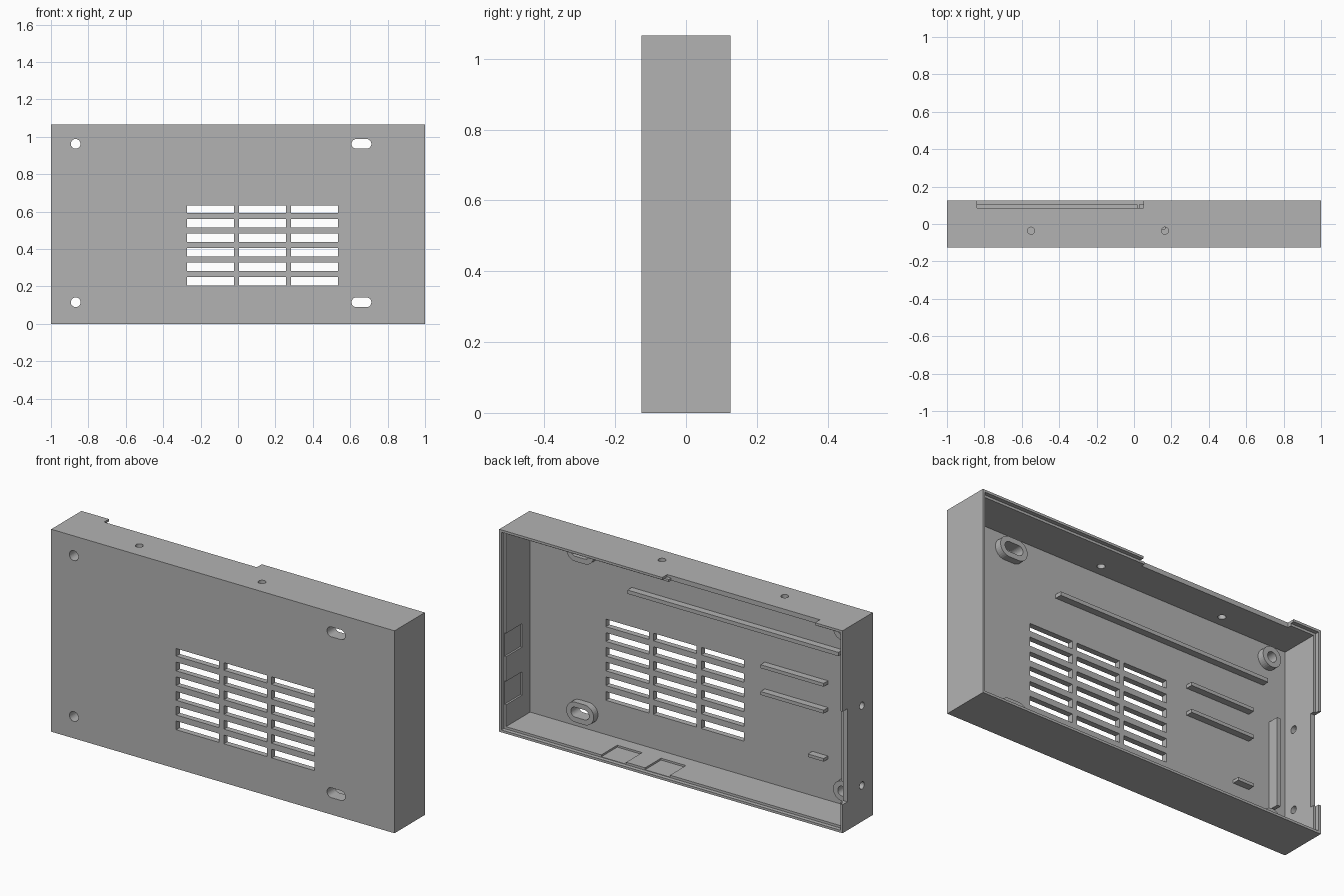
import bpy
import bmesh
from math import cos, sin, pi
from mathutils import Vector

if "Cube" in bpy.data.objects:
    bpy.data.objects.remove(bpy.data.objects["Cube"], do_unlink=True)

grey = bpy.data.materials.new("plain grey")
grey.use_nodes = True
grey.diffuse_color = (0.45, 0.45, 0.45, 1)
grey.node_tree.nodes["Principled BSDF"].inputs["Base Color"].default_value = (0.45, 0.45, 0.45, 1)

HEIGHT, BACK, FRONT = 1.066, 0.126, -0.126
WALL, FLOOR = 0.025, -0.096
LIP, LIP_Y = WALL / 2, 0.105


def finish(name, bm):
    bmesh.ops.recalc_face_normals(bm, faces=bm.faces)
    mesh = bpy.data.meshes.new(name)
    bm.to_mesh(mesh)
    bm.free()
    mesh.materials.append(grey)
    obj = bpy.data.objects.new(name, mesh)
    bpy.context.scene.collection.objects.link(obj)
    return obj


def box(name, x, y, z):
    bm = bmesh.new()
    bmesh.ops.create_cube(bm, size=1)
    for v in bm.verts:
        v.co = [lim[0] if c < 0 else lim[1] for c, lim in zip(v.co, (x, y, z))]
    return finish(name, bm)


def pill(name, center, radius, half, axis, length):
    """Prism along an axis; half is the straight half length along x."""
    bm = bmesh.new()
    n, ring = 32, []
    for i in range(n):
        a = 2 * pi * (i + 0.5) / n
        p = radius * cos(a) + (half if cos(a) > 0 else -half)
        q = radius * sin(a)
        offset = {"X": (0, p, q), "Y": (p, 0, q), "Z": (p, q, 0)}[axis]
        ring.append(bm.verts.new(Vector(center) + Vector(offset)))
    face = bm.faces.new(ring)
    move = Vector([length if axis == c else 0 for c in "XYZ"])
    grown = bmesh.ops.extrude_face_region(bm, geom=[face])["geom"]
    bmesh.ops.translate(bm, vec=move, verts=[g for g in grown if isinstance(g, bmesh.types.BMVert)])
    return finish(name, bm)


def cut(obj, cutters):
    for c in cutters:
        c.hide_render = True
        mod = obj.modifiers.new("cut", "BOOLEAN")
        mod.operation, mod.solver, mod.object = "DIFFERENCE", "EXACT", c
    bpy.context.view_layer.update()
    deps = bpy.context.evaluated_depsgraph_get()
    result = bpy.data.meshes.new_from_object(obj.evaluated_get(deps))
    obj.modifiers.clear()
    obj.data = result
    for c in cutters:
        bpy.data.objects.remove(c, do_unlink=True)


# Tray shell, open at the back
case = box("case", (-1, 1), (FRONT, BACK), (0, HEIGHT))
cutters = [
    box("cavity", (-1 + WALL, 1 - WALL), (FLOOR, 0.2), (WALL, HEIGHT - WALL)),
    box("rim_step", (-1 + LIP, 1 - LIP), (LIP_Y, 0.2), (LIP, HEIGHT - LIP)),
]

# Vent slots
for col in range(3):
    for row in range(6):
        x, z = -0.272 + 0.278 * col, 0.205 + 0.0775 * row
        top = z + (0.04 if row == 5 else 0.046)
        cutters.append(box("vent", (x, x + 0.25), (-0.2, 0), (z, top)))

# Notches in the top and side rims, narrower through the inner layer on top
cutters += [
    box("top_notch", (-0.84, 0.05), (0.085, 0.2), (HEIGHT - LIP, 1.2)),
    box("top_notch_inner", (-0.84, 0.027), (0.085, 0.2), (1, HEIGHT - LIP / 2)),
    box("side_notch", (-1.2, -0.95), (0.085, 0.2), (0.15, 0.64)),
]

# Shallow knockout recesses in the left and bottom walls
for z in (0.14, 0.393):
    cutters.append(box("recess", (0.9, 0.985), (-0.028, 0.115), (z, z + 0.123)))
for x in (0.02, 0.275):
    cutters.append(box("recess", (x, x + 0.145), (-0.028, 0.115), (0.015, 0.1)))

# Small screw holes in the top and side walls
for x in (-0.55, 0.165):
    cutters.append(pill("hole", (x, -0.036, 1), 0.019, 0, "Z", 0.2))
for z in (0.19, 0.61):
    cutters.append(pill("hole", (-1.1, -0.036, z), 0.019, 0, "X", 0.2))

# Mounting holes with raised bosses: round on one side, elongated on the other
for side, x, half in (("right", -0.868, 0), ("left", 0.66, 0.027)):
    for level, z in (("lower", 0.115), ("upper", 0.962)):
        cutters.append(pill("mount", (x, -0.2, z), 0.026, half, "Y", 0.15))
        boss = pill(f"{side}_{level}_boss", (x, FLOOR, z), 0.053, half, "Y", 0.036)
        cut(boss, [pill("bore", (x, -0.2, z), 0.026, half, "Y", 0.3)])

cut(case, cutters)

# Ribs standing on the inside of the front plate
ribs = {
    "long_rib": (-0.845, 0.383, 0.82, 0.84, 0.036),
    "upper_short_rib": (-0.76, -0.392, 0.636, 0.654, 0.036),
    "lower_short_rib": (-0.76, -0.392, 0.495, 0.513, 0.036),
    "small_rib": (-0.76, -0.668, 0.242, 0.258, 0.036),
    "upright_rib": (-0.9, -0.88, 0.18, 0.64, 0.058),
}
for name, (x0, x1, z0, z1, depth) in ribs.items():
    box(name, (x0, x1), (FLOOR, FLOOR + depth), (z0, z1))
